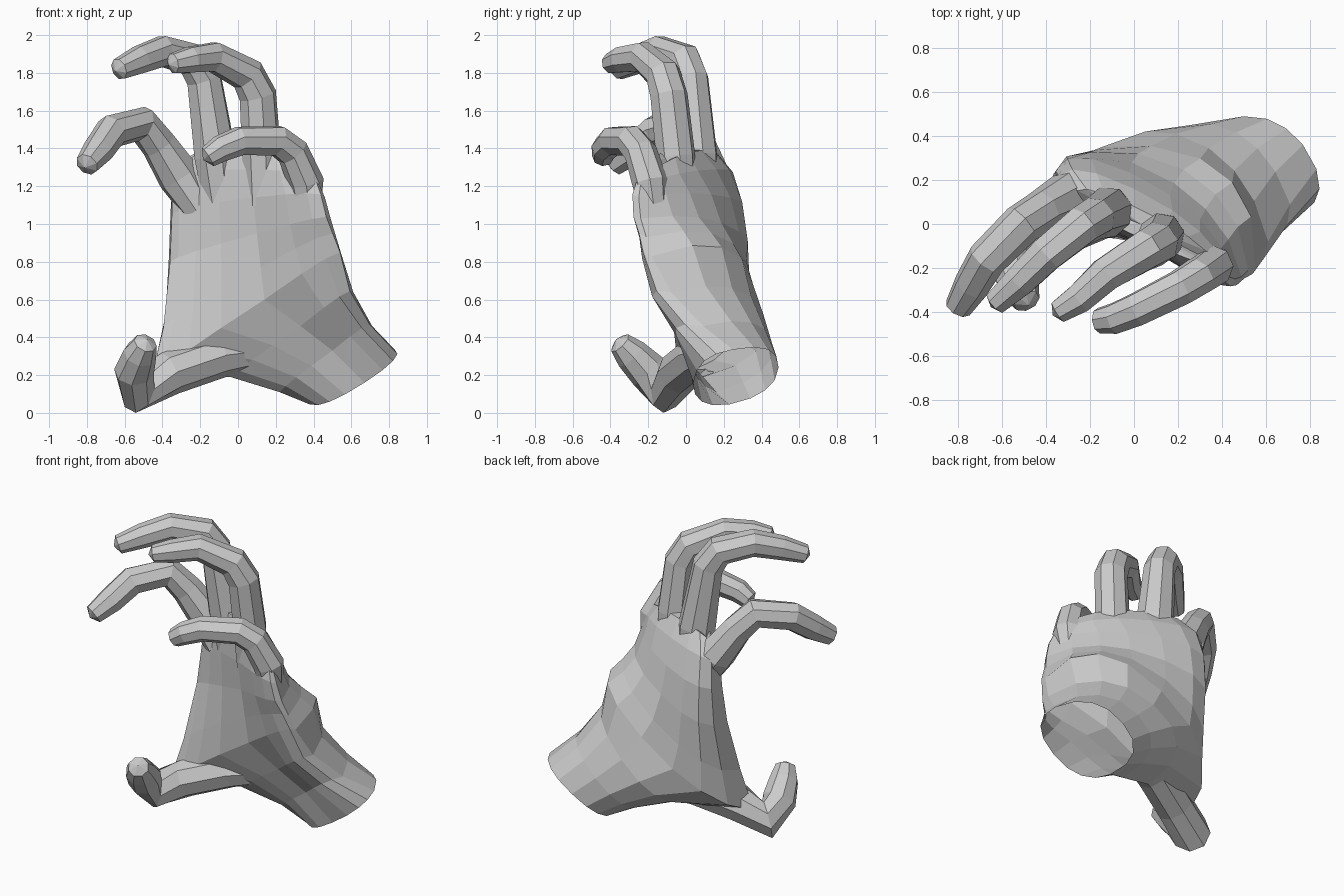
import bpy, bmesh, math
from mathutils import Vector

if "Cube" in bpy.data.objects:
    bpy.data.objects.remove(bpy.data.objects["Cube"])


def build(name, rings, start_cap, end_cap):
    """Skin a list of point rings and close both ends with fans."""
    bm = bmesh.new()
    loops = [[bm.verts.new(p) for p in ring] for ring in rings]
    n = len(loops[0])
    for a, b in zip(loops, loops[1:]):
        for i in range(n):
            j = (i + 1) % n
            bm.faces.new((a[i], a[j], b[j], b[i]))
    for loop, cap in ((loops[0], start_cap), (loops[-1], end_cap)):
        c = bm.verts.new(cap)
        for i in range(n):
            bm.faces.new((loop[i], loop[(i + 1) % n], c))
    bmesh.ops.recalc_face_normals(bm, faces=bm.faces[:])
    me = bpy.data.meshes.new(name)
    bm.to_mesh(me)
    bm.free()
    ob = bpy.data.objects.new(name, me)
    bpy.context.collection.objects.link(ob)
    return ob


def finger(name, path, sides=8):
    """Tapered tube along (x, y, z, radius) points, with a blunt tip."""
    pts = [Vector(p[:3]) for p in path]
    normal = (pts[1] - pts[0]).cross(pts[-1] - pts[1]).normalized()
    rings = []
    for i, p in enumerate(pts):
        t = Vector()
        if i > 0:
            t += (p - pts[i - 1]).normalized()
        if i < len(pts) - 1:
            t += (pts[i + 1] - p).normalized()
        v = normal.cross(t).normalized()
        u = t.cross(v).normalized()
        r = path[i][3] * 1.06
        angles = [2 * math.pi * (k + 0.5) / sides for k in range(sides)]
        rings.append([p + r * (math.cos(a) * u + math.sin(a) * v) for a in angles])
    tip = pts[-1] + (pts[-1] - pts[-2]).normalized() * 0.03
    return build(name, rings, pts[0], tip)


# Palm stations from wrist to knuckles: thumb side, palm side, outer side, back,
# and the height of the fleshy ridge along the outer palm
stations = [
    ((.38, .23, .045), (.67, .04, .16), (.83, .25, .335), (.50, .49, .24), 0),
    ((.22, .16, .11), (.50, .0, .33), (.71, .09, .46), (.35, .455, .37), .06),
    ((-.04, .09, .19), (.33, -.05, .46), (.61, -.08, .64), (.19, .41, .52), .08),
    ((-.46, -.06, .18), (.14, -.09, .60), (.55, -.18, .83), (.08, .355, .68), .09),
    ((-.395, -.01, .45), (.12, -.10, .77), (.52, -.21, .93), (.02, .32, .80), .07),
    ((-.36, .08, .80), (.10, -.11, .95), (.49, -.24, 1.03), (-.01, .28, .96), .05),
    ((-.35, .12, 1.05), (.08, -.12, 1.14), (.46, -.25, 1.14), (-.02, .235, 1.14), .03),
    ((-.35, .14, 1.22), (.05, -.10, 1.29), (.43, -.24, 1.21), (.0, .16, 1.29), .01),
    ((-.25, .11, 1.32), (.04, -.07, 1.39), (.37, -.18, 1.28), (.0, .08, 1.39), 0),
]


def soft(x):
    return math.copysign(abs(x) ** 0.85, x)


rings = []
for st in stations:
    L, F, R, B = (Vector(p) for p in st[:4])
    c = (L + R) / 2
    ring = []
    for k in range(16):
        a = 2 * math.pi * k / 16
        s = soft(math.sin(a))
        p = c + soft(math.cos(a)) * (L - R) / 2 + abs(s) * ((F if s > 0 else B) - c)
        ridge = 2 * max(0, math.sin(a)) * max(0, -math.cos(a)) * st[4]
        ring.append(p + ridge * Vector((-.3, -1, 0)))
    rings.append(ring)
wrist = Vector((.60, .25, .20))
hand = build("hand", rings, wrist, (.03, .0, 1.39))

# Fingers and thumb
digits = [
    finger("index_finger", [(-.20, .11, 1.08, .09), (-.31, .12, 1.25, .11), (-.42, .06, 1.42, .09),
                            (-.51, .0, 1.53, .09), (-.67, -.16, 1.49, .085), (-.74, -.28, 1.39, .078),
                            (-.80, -.38, 1.315, .06)]),
    finger("middle_finger", [(-.09, .07, 1.1, .09), (-.12, .055, 1.36, .11), (-.18, .025, 1.77, .092),
                             (-.24, -.01, 1.87, .088), (-.40, -.14, 1.915, .08), (-.52, -.26, 1.87, .072),
                             (-.63, -.36, 1.82, .055)]),
    finger("ring_finger", [(.13, -.04, 1.1, .09), (.125, -.055, 1.36, .10), (.105, -.09, 1.68, .095),
                           (.05, -.12, 1.79, .09), (-.13, -.23, 1.885, .078), (-.25, -.34, 1.87, .068),
                           (-.345, -.40, 1.85, .052)]),
    finger("little_finger", [(.37, -.16, 1.02, .06), (.36, -.19, 1.22, .09), (.29, -.24, 1.38, .083),
                             (.21, -.29, 1.44, .08), (.01, -.39, 1.44, .074), (-.09, -.43, 1.40, .068),
                             (-.16, -.44, 1.355, .055)]),
    finger("thumb", [(.14, .15, .33, .08), (-.10, .07, .30, .11), (-.36, -.04, .21, .11),
                     (-.53, -.10, .12, .115), (-.55, -.20, .22, .10), (-.52, -.29, .31, .085),
                     (-.49, -.35, .37, .06)]),
]

# Fuse everything into one skin
bpy.context.view_layer.objects.active = hand
for d in digits:
    mod = hand.modifiers.new("join", 'BOOLEAN')
    mod.operation = 'UNION'
    mod.solver = 'EXACT'
    mod.object = d
    bpy.ops.object.modifier_apply(modifier=mod.name)
    bpy.data.objects.remove(d)

# Open the wrist
bm = bmesh.new()
bm.from_mesh(hand.data)
bm.verts.ensure_lookup_table()
end = min(bm.verts, key=lambda v: (v.co - wrist).length)
bmesh.ops.delete(bm, geom=[end], context='VERTS')
bm.to_mesh(hand.data)
bm.free()
